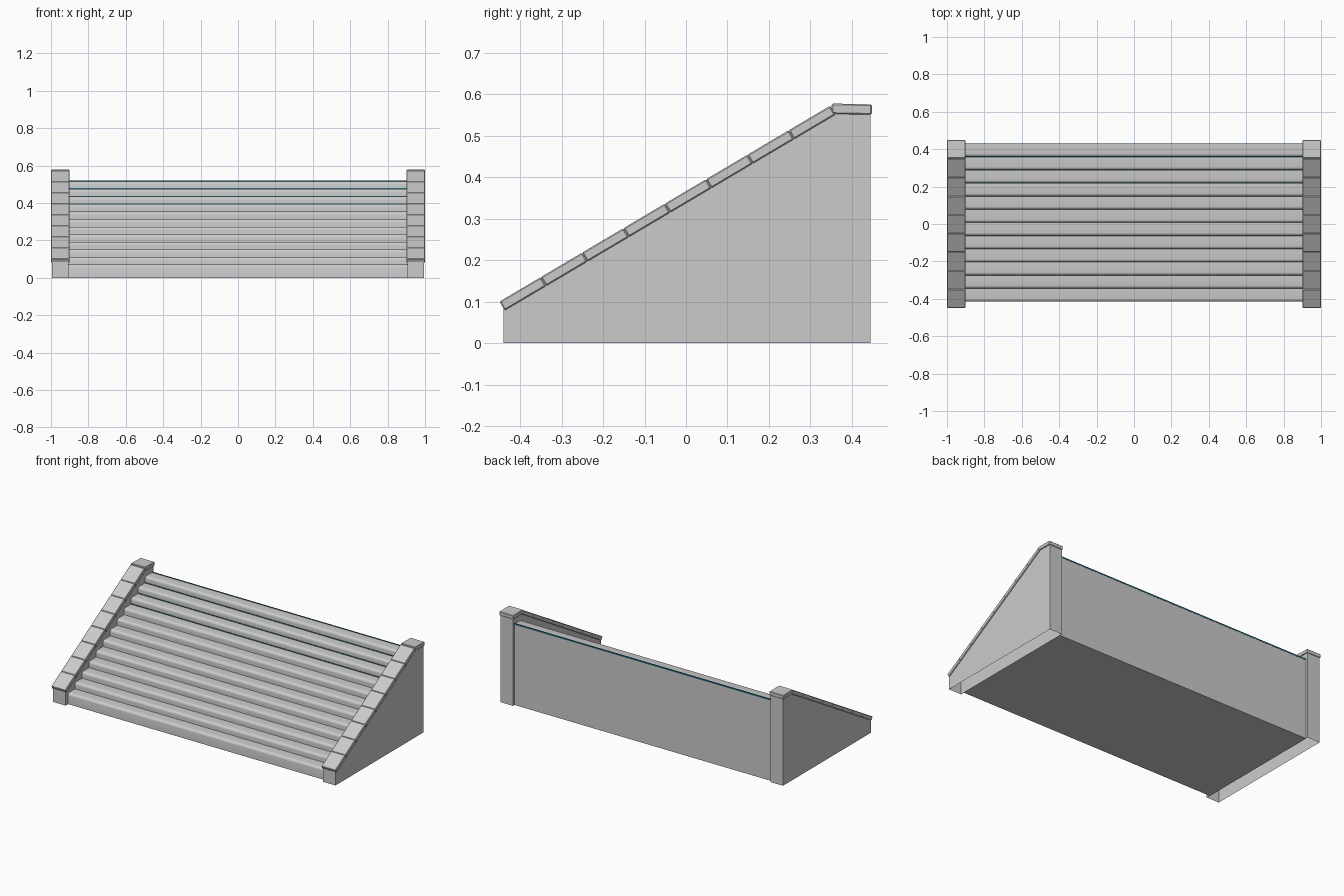
import bpy, bmesh
from math import atan2, hypot, pi, sin, cos
from mathutils import Matrix, Vector

if "Cube" in bpy.data.objects:
    bpy.data.objects.remove(bpy.data.objects["Cube"])


def finish(bm, name, mirror=False, angle=0.7):
    bmesh.ops.recalc_face_normals(bm, faces=bm.faces)
    me = bpy.data.meshes.new(name)
    bm.to_mesh(me)
    bm.free()
    ob = bpy.data.objects.new(name, me)
    bpy.context.collection.objects.link(ob)
    bpy.ops.object.select_all(action='DESELECT')
    ob.select_set(True)
    bpy.context.view_layer.objects.active = ob
    bpy.ops.object.shade_smooth_by_angle(angle=angle)
    if mirror:
        ob.modifiers.new("Mirror", 'MIRROR').use_clip = False
    return ob


def prism(profile, x0, x1):
    """Extrude a (y, z) outline along x."""
    bm = bmesh.new()
    f = bm.faces.new([bm.verts.new((x0, y, z)) for y, z in profile])
    ext = bmesh.ops.extrude_face_region(bm, geom=[f], use_keep_orig=True)
    vs = [g for g in ext["geom"] if isinstance(g, bmesh.types.BMVert)]
    bmesh.ops.translate(bm, verts=vs, vec=(x1 - x0, 0, 0))
    return bm


def block(name, start, end, thick, mirror=True):
    """Bevelled cap stone whose underside runs between two (y, z) points."""
    dy, dz = end[0] - start[0], end[1] - start[1]
    length, ang = hypot(dy, dz), atan2(dz, dy)
    mid = Vector((0.95, (start[0] + end[0]) / 2 - sin(ang) * thick / 2,
                  (start[1] + end[1]) / 2 + cos(ang) * thick / 2))
    bm = bmesh.new()
    bmesh.ops.create_cube(bm, size=1, matrix=Matrix.Diagonal((0.1, length, thick, 1)))
    bmesh.ops.bevel(bm, geom=bm.edges[:], offset=0.003, segments=1, affect='EDGES')
    bmesh.ops.transform(bm, matrix=Matrix.Translation(mid) @ Matrix.Rotation(ang, 4, 'X'),
                        verts=bm.verts)
    return finish(bm, name, mirror, 0.4)


# Stair body: one profile with rounded nosings
STEPS, FRONT, BACK = 12, -0.415, 0.43
RUN, RISE, FIRST, R = (BACK - FRONT) / STEPS, 0.0405, 0.07, 0.016
profile = [(BACK, 0), (FRONT, 0)]
for i in range(STEPS):
    y, z = FRONT + i * RUN, FIRST + i * RISE
    if i:
        profile.append((y, z - RISE))
    for k in range(5):
        a = pi - k * pi / 8
        profile.append((y + R + R * cos(a), z - R + R * sin(a)))
profile.append((BACK, FIRST + (STEPS - 1) * RISE))
finish(prism(profile, -0.907, 0.907), "stair_steps")

# Side walls, open underneath
bm = prism([(-0.44, 0), (0.445, 0), (0.445, 0.556), (0.355, 0.556), (-0.44, 0.084)],
           0.905, 0.994)
under = [f for f in bm.faces if all(v.co.z < 0.001 for v in f.verts)]
bmesh.ops.delete(bm, geom=under, context='FACES_ONLY')
finish(bm, "side_wall", True)

# Sloping cap stones and the level one at the top
N = 8
low, high = Vector((-0.437, 0.079)), Vector((0.360, 0.551))
for i in range(N):
    block(f"cap_stone_{i + 1}", low.lerp(high, i / N), low.lerp(high, (i + 1) / N), 0.025)
block("top_cap_stone", (0.351, 0.553), (0.448, 0.551), 0.025)

# Thin teal trim along the rear of the four highest treads
teal = bpy.data.materials.new("teal_trim")
teal.diffuse_color = (0.02, 0.14, 0.2, 1)
teal.use_nodes = True
teal.node_tree.nodes["Principled BSDF"].inputs["Base Color"].default_value = teal.diffuse_color
for i in range(STEPS - 4, STEPS):
    y, z = FRONT + (i + 1) * RUN, FIRST + i * RISE
    trim = prism([(y - 0.003, z - 0.005), (y + 0.001, z - 0.005),
                  (y + 0.001, z + 0.004), (y - 0.003, z + 0.004)], -0.905, 0.905)
    finish(trim, f"tread_trim_{i + 1}").data.materials.append(teal)
